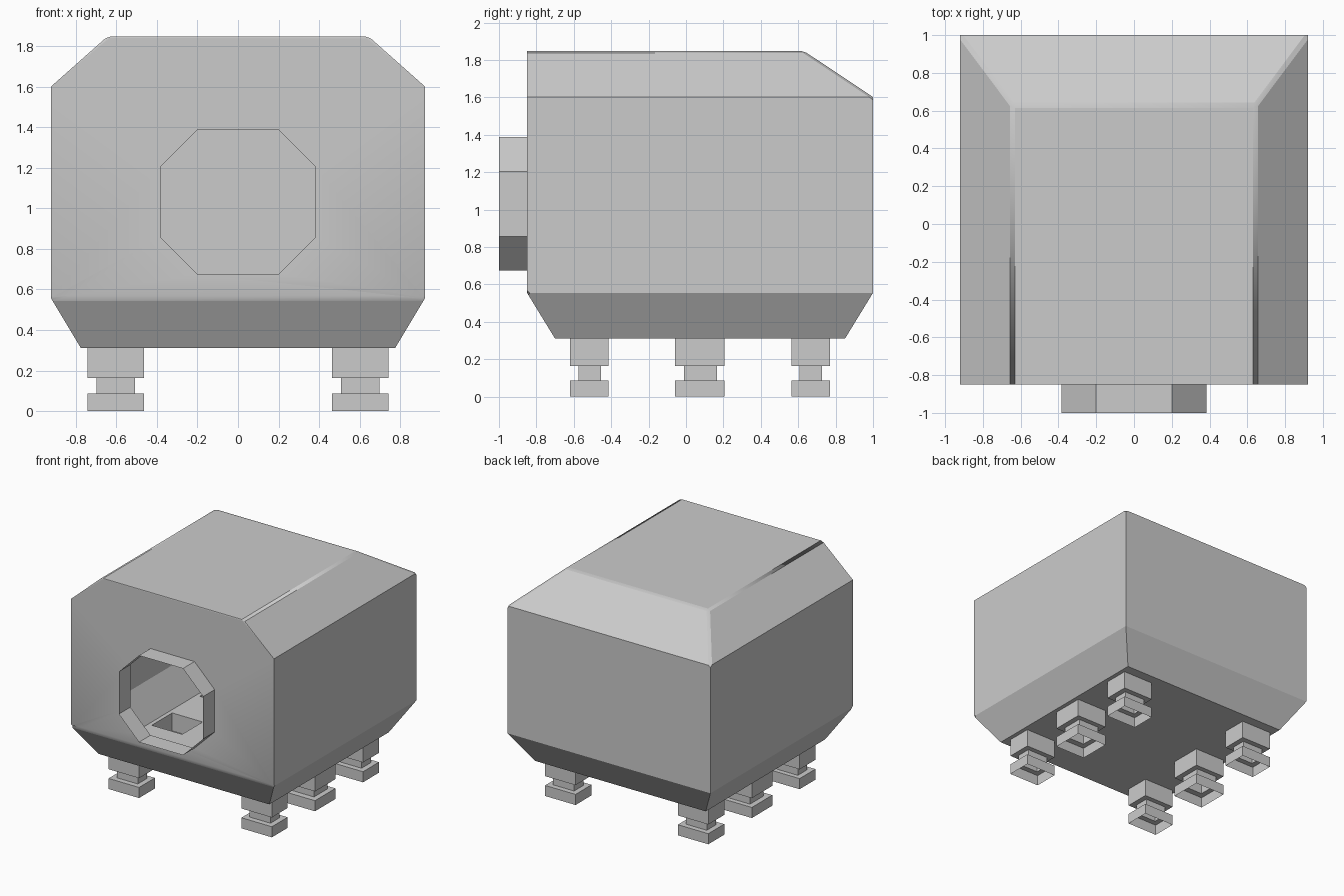
import bpy, bmesh

if "Cube" in bpy.data.objects:
    bpy.data.objects.remove(bpy.data.objects["Cube"])


def finish(bm, name):
    bmesh.ops.recalc_face_normals(bm, faces=bm.faces[:])
    mesh = bpy.data.meshes.new(name)
    bm.to_mesh(mesh)
    bm.free()
    obj = bpy.data.objects.new(name, mesh)
    bpy.context.collection.objects.link(obj)
    return obj


def rect(x0, x1, y0, y1, z):
    return [(x0, y0, z), (x1, y0, z), (x1, y1, z), (x0, y1, z)]


def loft(bm, rings):
    """Skin closed rings into an open-ended shell."""
    rows = [[bm.verts.new(p) for p in ring] for ring in rings]
    n = len(rows[0])
    walls = [[bm.faces.new((a[i], a[(i + 1) % n], b[(i + 1) % n], b[i]))
              for i in range(n)] for a, b in zip(rows, rows[1:])]
    return rows, walls


def fill_with_holes(bm, outline, holes, normal):
    """Fill a flat outline of vertices, leaving the hole loops open."""
    loops = [outline] + [[bm.verts.new(p) for p in h] for h in holes]
    edges = []
    for loop in loops:
        for a, b in zip(loop, loop[1:] + loop[:1]):
            edges.append(bm.edges.get((a, b)) or bm.edges.new((a, b)))
    bmesh.ops.triangle_fill(bm, use_beauty=True, edges=edges, normal=normal)


# Leg footprints: block y range, neck y range
LEGS = {"front": (-0.62, -0.415, -0.575, -0.455),
        "middle": (-0.06, 0.205, -0.01, 0.165),
        "rear": (0.563, 0.77, 0.607, 0.727)}
X0, X1, NX0, NX1 = 0.465, 0.742, 0.508, 0.698
FLOOR = 0.31


def octagon(y):
    pts = [(0.2, 0.675), (0.383, 0.857), (0.383, 1.205), (0.2, 1.387)]
    return [(x, y, z) for x, z in pts] + [(-x, y, z) for x, z in reversed(pts)]


# Hollow body shell with chamfered roof and base
bm = bmesh.new()
rows, walls = loft(bm, [rect(-0.775, 0.775, -0.70, 0.85, FLOOR),
                        rect(-0.922, 0.922, -0.85, 1.0, 0.555),
                        rect(-0.922, 0.922, -0.85, 1.0, 1.602),
                        rect(-0.645, 0.645, -0.85, 0.63, 1.848)])
base, low, high, roof = rows
bm.faces.new(roof)

# Front wall with the round opening
bmesh.ops.delete(bm, geom=[walls[1][0], walls[2][0], ], context='FACES_ONLY')
shared = bm.edges.get((high[0], high[1]))
if shared:
    bm.edges.remove(shared)
fill_with_holes(bm, [low[0], low[1], high[1], roof[1], roof[0], high[0]],
                [octagon(-0.85)], (0, -1, 0))

# Floor with an opening above each leg
holes = [rect(*sorted((s * X0, s * X1)), leg[0], leg[1], FLOOR)
         for s in (-1, 1) for leg in LEGS.values()]
fill_with_holes(bm, base, holes, (0, 0, -1))

# Softened creases on the roof and lower front
weight = bm.edges.layers.float.new("bevel_weight_edge")
for a, b in ((low[0], low[1]), (roof[2], roof[3]), (roof[0], roof[3]),
             (roof[1], roof[2]), (roof[2], high[2]), (roof[3], high[3])):
    bm.edges.get((a, b))[weight] = 1.0
body = finish(bm, "body_shell")
bpy.context.view_layer.objects.active = body
body.select_set(True)
bpy.ops.object.shade_smooth_by_angle(angle=0.5)
bevel = body.modifiers.new("soft_creases", 'BEVEL')
bevel.limit_method = 'WEIGHT'
bevel.width = 0.015
bevel.segments = 1

# Octagonal collar
bm = bmesh.new()
loft(bm, [octagon(-0.85), octagon(-1.0)])
finish(bm, "front_collar")

# Six hollow legs: block, neck, foot
for side, s in (("left", -1), ("right", 1)):
    bx, nx = sorted((s * X0, s * X1)), sorted((s * NX0, s * NX1))
    for place, (y0, y1, ny0, ny1) in LEGS.items():
        bm = bmesh.new()
        loft(bm, [rect(*bx, y0, y1, FLOOR), rect(*bx, y0, y1, 0.163),
                  rect(*nx, ny0, ny1, 0.163), rect(*nx, ny0, ny1, 0.087),
                  rect(*bx, y0, y1, 0.087), rect(*bx, y0, y1, 0.0)])
        finish(bm, f"{place}_{side}_leg")
